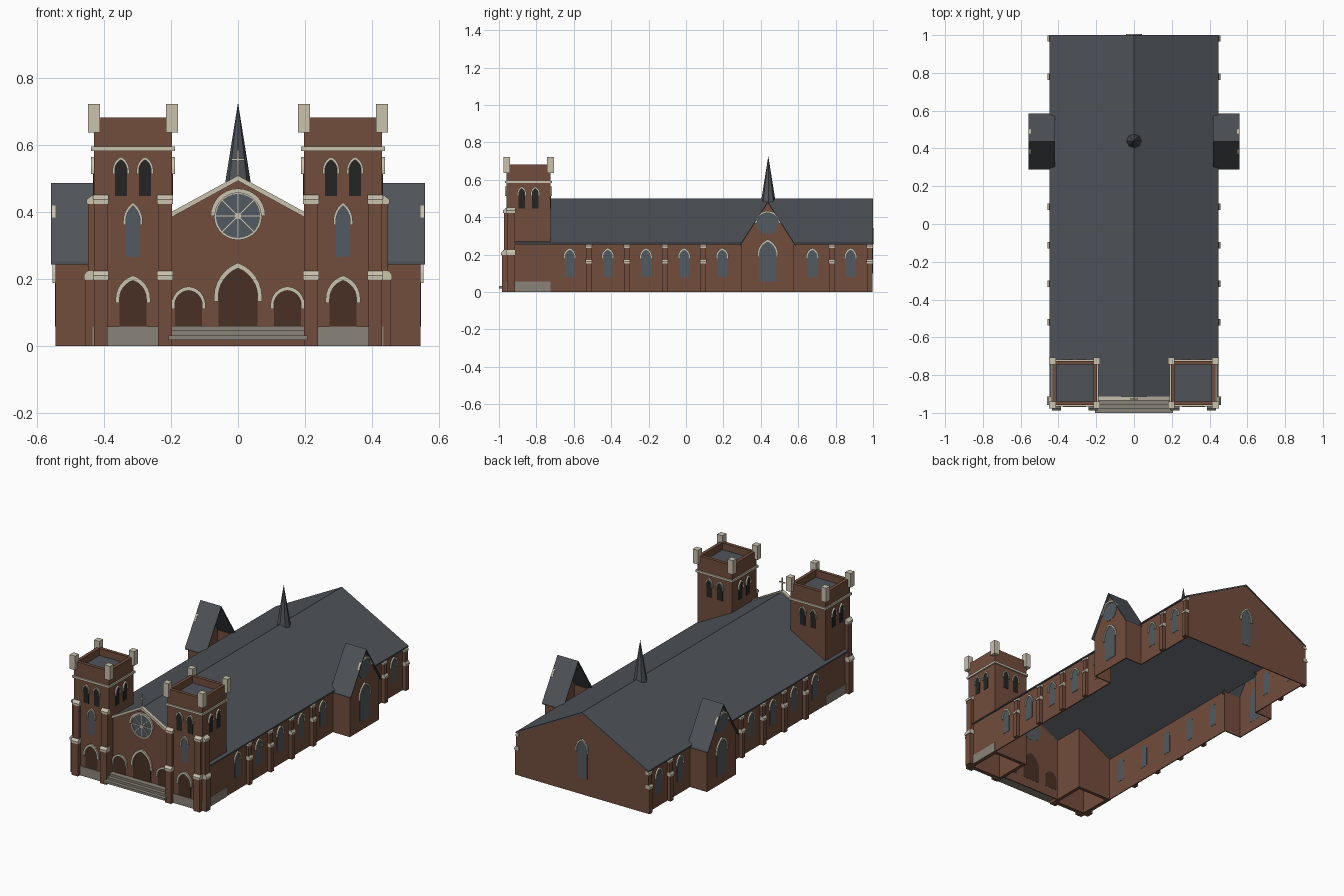
import bpy, bmesh
from math import sin, cos, pi, radians, sqrt, atan2

cube = bpy.data.objects.get("Cube")
if cube:
    bpy.data.objects.remove(cube)


def material(name, r, g, b):
    m = bpy.data.materials.new(name)
    m.use_nodes = True
    col = [(c / 255 / 12.92 if c < 11 else ((c / 255 + 0.055) / 1.055) ** 2.4) for c in (r, g, b)] + [1]
    m.diffuse_color = col
    m.node_tree.nodes["Principled BSDF"].inputs["Base Color"].default_value = col
    return m


BRICK = material("red brown brick", 114, 77, 60)
CREAM = material("cream stone", 202, 194, 174)
SLATE = material("slate grey", 79, 84, 90)
GLASS = material("grey glass", 82, 91, 97)
DARK = material("dark opening", 37, 37, 38)
DOOR = material("dark brown door", 72, 48, 37)
STONE = material("grey stone", 138, 131, 120)


def solid(name, pts, t0, t1, mat, frame=(0, 0, 0), side=False):
    """Extrude an outline on a wall frame (origin x, y, facing angle).
    Outline is (along wall, up), or (outward, up) when side is set."""
    ox, oy, ang = frame
    a = radians(ang)
    bm = bmesh.new()
    rings = []
    for t in (t0, t1):
        ring = []
        for p, z in pts:
            u, d = (t, p) if side else (p, t)
            ring.append(bm.verts.new((ox + u * cos(a) + d * sin(a), oy + u * sin(a) - d * cos(a), z)))
        rings.append(ring)
    lo, hi = rings
    bm.faces.new(lo)
    bm.faces.new(hi)
    n = len(pts)
    for i in range(n):
        j = (i + 1) % n
        bm.faces.new((lo[i], lo[j], hi[j], hi[i]))
    bmesh.ops.recalc_face_normals(bm, faces=bm.faces)
    me = bpy.data.meshes.new(name)
    bm.to_mesh(me)
    bm.free()
    me.materials.append(mat)
    ob = bpy.data.objects.new(name, me)
    bpy.context.collection.objects.link(ob)
    return ob


def rect(u0, u1, z0, z1):
    return [(u0, z0), (u1, z0), (u1, z1), (u0, z1)]


def box(name, x0, x1, y0, y1, z0, z1, mat):
    return solid(name, rect(min(x0, x1), max(x0, x1), z0, z1), -y0, -y1, mat)


def chevron(half, eave, ridge, thick):
    return [(-half, eave), (0, ridge), (half, eave), (half, eave - thick), (0, ridge - thick), (-half, eave - thick)]


def pointed(u, half, spring, apex, foot, n=6):
    """Pointed arch outline from the left foot to the right foot."""
    rise = apex - spring
    c = (rise * rise - half * half) / (2 * half)
    end = atan2(rise, c)
    left = [(c - (half + c) * cos(end * i / n), spring + (half + c) * sin(end * i / n)) for i in range(n + 1)]
    right = [(-x, z) for x, z in reversed(left[:-1])]
    return [(u + x, z) for x, z in [(-half, foot)] + left + right + [(half, foot)]]


def opening(name, frame, u, half, base, spring, apex, trim, mat):
    """Arched pane with a raised hood over its head."""
    solid(name, pointed(u, half, spring, apex, base), -0.007, 0.002, mat, frame)
    foot = spring - 0.012
    outer = pointed(u, half + trim, spring, apex + trim * 1.25, foot)
    inner = pointed(u, half, spring, apex, foot)
    solid(name + "_hood", outer + inner[::-1], 0, 0.009, CREAM, frame)


def half_ring(name, frame, z, r0, r1, start, depth):
    arc = [start + pi * i / 14 for i in range(15)]
    pts = [(r1 * cos(t), z + r1 * sin(t)) for t in arc] + [(r0 * cos(t), z + r0 * sin(t)) for t in reversed(arc)]
    solid(name, pts, 0, depth, CREAM, frame)


def round_window(name, frame, z, r, trim):
    solid(name, [(r * cos(pi * i / 14), z + r * sin(pi * i / 14)) for i in range(28)], -0.007, 0.002, GLASS, frame)
    half_ring(name + "_hood", frame, z, r, r + trim, 0, 0.011)


def buttress(name, frame, u, w, z1, z2, h, d1, d2):
    """Two stage buttress with sloped stone caps."""
    for stage, z0, z, din, dout in (("lower", 0, z1, d1, d2), ("upper", z1, z2, 0, d1)):
        solid(f"{name}_{stage}", rect(-0.004, dout, z0, z), u - w / 2, u + w / 2, BRICK, frame, True)
        e = dout + 0.004
        cap = [(-0.004, z), (e, z), (e, z + h * 0.5), (din + 0.003, z + h), (-0.004, z + h)]
        solid(f"{name}_{stage}_cap", cap, u - w / 2 - 0.003, u + w / 2 + 0.003, CREAM, frame, True)


# Nave roof, end walls and gable coping
solid("nave_roof", chevron(0.447, 0.262, 0.5, 0.008), -1.0, 0.92, SLATE)
solid("back_wall", [(-0.43, 0), (0.43, 0), (0.43, 0.263), (0, 0.494), (-0.43, 0.263)], -0.006, 0, BRICK, (0, 0.997, 180))
opening("back_window", (0, 0.997, 180), 0, 0.034, 0.1, 0.27, 0.33, 0.009, GLASS)
front = (0, -0.922, 0)
solid("front_wall", [(-0.2, 0), (0.2, 0), (0.2, 0.388), (0, 0.495), (-0.2, 0.388)], -0.006, 0, BRICK, front)
solid("gable_coping", chevron(0.199, 0.4, 0.509, 0.016), -0.008, 0.013, CREAM, front)

# Front entrance
opening("main_door", front, 0, 0.059, 0.057, 0.145, 0.232, 0.013, DOOR)
for s in (-1, 1):
    opening("side_door", front, s * 0.148, 0.041, 0.057, 0.122, 0.165, 0.01, DOOR)
for i in range(3):
    box("entrance_step", -0.207 + 0.005 * i, 0.207 - 0.005 * i, -1 + 0.022 * i, -0.92,
        0.018 + 0.0135 * i, 0.0315 + 0.0135 * i, STONE)

# Rose window
round_window("rose_window", front, 0.388, 0.069, 0.013)
half_ring("rose_lower_rim", front, 0.388, 0.066, 0.072, pi, 0.006)
half_ring("rose_upper_rim", front, 0.388, 0.066, 0.072, 0, 0.006)
for i in range(4):
    c, n = cos(pi * i / 4), sin(pi * i / 4)
    bar = [(a * c - b * n, 0.388 + a * n + b * c)
           for a, b in ((-0.068, -0.002), (0.068, -0.002), (0.068, 0.002), (-0.068, 0.002))]
    solid("rose_spoke", bar, 0, 0.005, CREAM, front)
solid("rose_hub", [(0.01 * cos(pi * i / 4), 0.388 + 0.01 * sin(pi * i / 4)) for i in range(8)], 0, 0.006, CREAM, front)

# Gable cross
box("cross_post", -0.003, 0.003, -0.928, -0.922, 0.495, 0.585, CREAM)
box("cross_arm", -0.02, 0.02, -0.928, -0.922, 0.554, 0.56, CREAM)

# Ridge spire
bpy.ops.mesh.primitive_cone_add(vertices=8, radius1=0.041, radius2=0, depth=0.257, location=(0, 0.44, 0.5985))
spire = bpy.context.object
spire.name = "ridge_spire"
spire.data.materials.append(SLATE)

TX, TY, TH = 0.314, -0.842, 0.117
for s in (-1, 1):
    cx = s * TX
    # Tower shell, flat roof, band and corner blocks
    faces = {"front": (cx, TY - TH, 0), "back": (cx, TY + TH, 180),
             "left": (cx + TH, TY, 90), "right": (cx - TH, TY, -90)}
    for key, f in faces.items():
        w = TH if key in ("front", "back") else TH - 0.02
        solid(f"tower_{key}_wall", rect(-w, w, 0, 0.682), -0.02, 0, BRICK, f)
        for u in (-0.036, 0.036):
            opening("belfry_opening", f, u, 0.018, 0.448, 0.525, 0.556, 0.007, DARK)
    i, b = TH - 0.015, TH + 0.008
    box("tower_roof", cx - i, cx + i, TY - i, TY + i, 0.632, 0.64, SLATE)
    box("tower_band", cx - b, cx + b, TY - b, TY + b, 0.582, 0.595, CREAM)
    for px in (-1, 1):
        for py in (-1, 1):
            x, y = cx + px * TH, TY + py * TH
            box("corner_block", x - 0.018, x + 0.018, y - 0.018, y + 0.018, 0.637, 0.723, CREAM)

    # Tower front openings, plinth and buttresses
    f = faces["front"]
    outer = (s * (TX + TH), TY, s * 90)
    opening("tower_door", f, 0, 0.04, 0.057, 0.14, 0.195, 0.012, DOOR)
    opening("tower_window", f, 0, 0.021, 0.265, 0.373, 0.418, 0.008, GLASS)
    solid("tower_front_plinth", rect(-0.08, 0.08, 0, 0.057), 0, 0.005, STONE, f)
    solid("tower_side_plinth", rect(-TH, TH, 0, 0.057), 0, 0.004, STONE, outer)
    for u in (-0.096, 0.096):
        buttress("tower_front_buttress", f, u, 0.041, 0.197, 0.424, 0.027, 0.015, 0.025)
    buttress("tower_side_buttress", outer, s * -0.094, 0.041, 0.197, 0.424, 0.027, 0.018, 0.026)

    # Nave side walls, windows and buttresses
    wall = (s * 0.431, 0, s * 90)
    for y0, y1 in ((-0.73, 0.3), (0.574, 0.997)):
        solid("nave_side_wall", rect(s * y0, s * y1, 0, 0.262), -0.006, 0, BRICK, wall)
    bays = [-0.622 + 0.204 * k for k in range(5)] + [0.676, 0.88]
    for y in bays:
        opening("nave_window", wall, s * y, 0.026, 0.08, 0.188, 0.226, 0.008, GLASS)
    for y in [-0.52 + 0.204 * k for k in range(4)] + [0.78, 0.982]:
        buttress("nave_buttress", wall, s * y, 0.028, 0.152, 0.236, 0.022, 0.015, 0.022)

    # Transept with an open inner end
    end = (s * 0.545, 0.437, s * 90)
    solid("transept_gable", [(-0.14, 0), (0.14, 0), (0.14, 0.258), (0, 0.478), (-0.14, 0.258)], -0.006, 0, BRICK, end)
    for u in (-0.14, 0.134):
        solid("transept_side_wall", rect(u, u + 0.006, 0, 0.258), -0.118, -0.006, BRICK, end)
    solid("transept_roof", chevron(0.149, 0.252, 0.486, 0.009), -0.127, 0.014, SLATE, end)
    opening("transept_window", end, 0, 0.047, 0.057, 0.2, 0.27, 0.009, GLASS)
    round_window("transept_round_window", end, 0.366, 0.057, 0.011)
